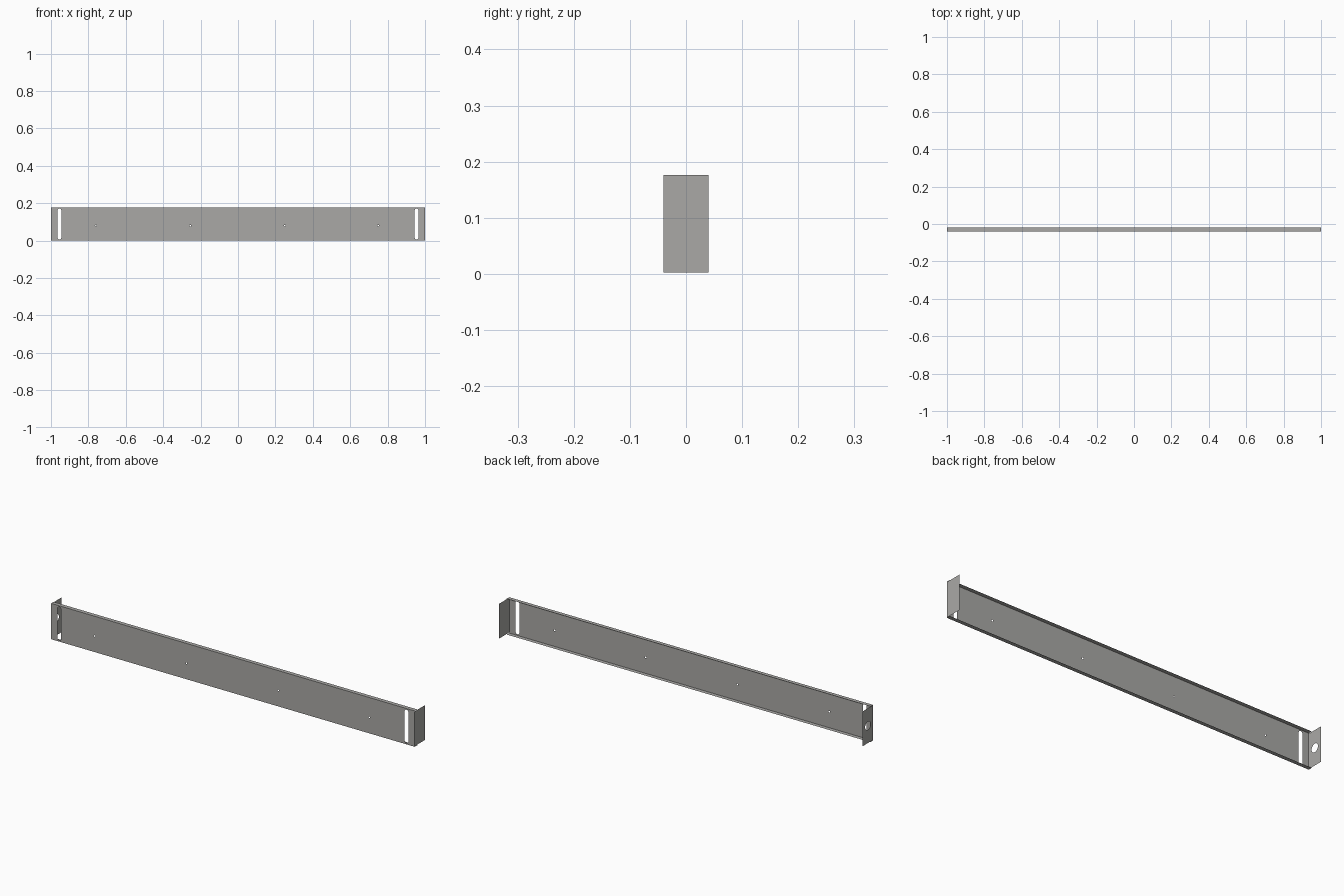
import bpy, bmesh, math
from mathutils import Vector

if "Cube" in bpy.data.objects:
    bpy.data.objects.remove(bpy.data.objects["Cube"])

# overall sizes of the folded sheet channel
L, H, FRONT, BACK, LIP = 1.0, 0.178, -0.04, 0.04, -0.02

steel = bpy.data.materials.new("warm grey steel")
steel.diffuse_color = (0.40, 0.395, 0.38, 1)
steel.use_nodes = True
steel.node_tree.nodes["Principled BSDF"].inputs["Base Color"].default_value = steel.diffuse_color


def rect(u0, u1, v0, v1):
    return [(u0, v0), (u1, v0), (u1, v1), (u0, v1)]


def circle(u, v, r, n):
    return [(u + r * math.cos(2 * math.pi * i / n), v + r * math.sin(2 * math.pi * i / n))
            for i in range(n)]


def slot(u, v0, v1, r, n=8):
    """Upright slot with round ends."""
    top = [(u + r * math.cos(math.pi * i / n), v1 - r + r * math.sin(math.pi * i / n))
           for i in range(n + 1)]
    bottom = [(u - r * math.cos(math.pi * i / n), v0 + r - r * math.sin(math.pi * i / n))
              for i in range(n + 1)]
    return top + bottom


def sheet(name, outlines, place, normal):
    """Thin sheet: first outline is the border, the others are holes."""
    bm = bmesh.new()
    edges = []
    for pts in outlines:
        vs = [bm.verts.new(place(u, v)) for u, v in pts]
        edges += [bm.edges.new((vs[i - 1], vs[i])) for i in range(len(vs))]
    bmesh.ops.triangle_fill(bm, edges=edges, use_beauty=True, normal=normal)
    bm.normal_update()
    for f in bm.faces:
        if f.normal.dot(Vector(normal)) < 0:
            f.normal_flip()
    bmesh.ops.dissolve_limit(bm, angle_limit=0.01, verts=[], edges=bm.edges[:])
    me = bpy.data.meshes.new(name)
    bm.to_mesh(me)
    bm.free()
    me.materials.append(steel)
    ob = bpy.data.objects.new(name, me)
    bpy.context.collection.objects.link(ob)


# front panel with two end slots and four pin holes
holes = [slot(s * 0.955, 0.006, 0.172, 0.0105) for s in (-1, 1)]
holes += [circle(x, 0.08, 0.004, 12) for x in (-0.76, -0.255, 0.25, 0.75)]
sheet("front_panel", [rect(-L, L, 0, H)] + holes,
      lambda u, v: (u, FRONT, v), (0, -1, 0))

# narrow folded lips along the top and bottom
for name, z, n in (("bottom_lip", 0, -1), ("top_lip", H, 1)):
    sheet(name, [rect(-L, L, FRONT, LIP)], lambda u, v, z=z: (u, v, z), (0, 0, n))

# end tabs, the left one with a round hole
tab = rect(FRONT, BACK, 0.003, 0.176)
sheet("left_tab", [tab, circle(0, 0.089, 0.021, 24)], lambda u, v: (-L, u, v), (-1, 0, 0))
sheet("right_tab", [tab], lambda u, v: (L, u, v), (1, 0, 0))
